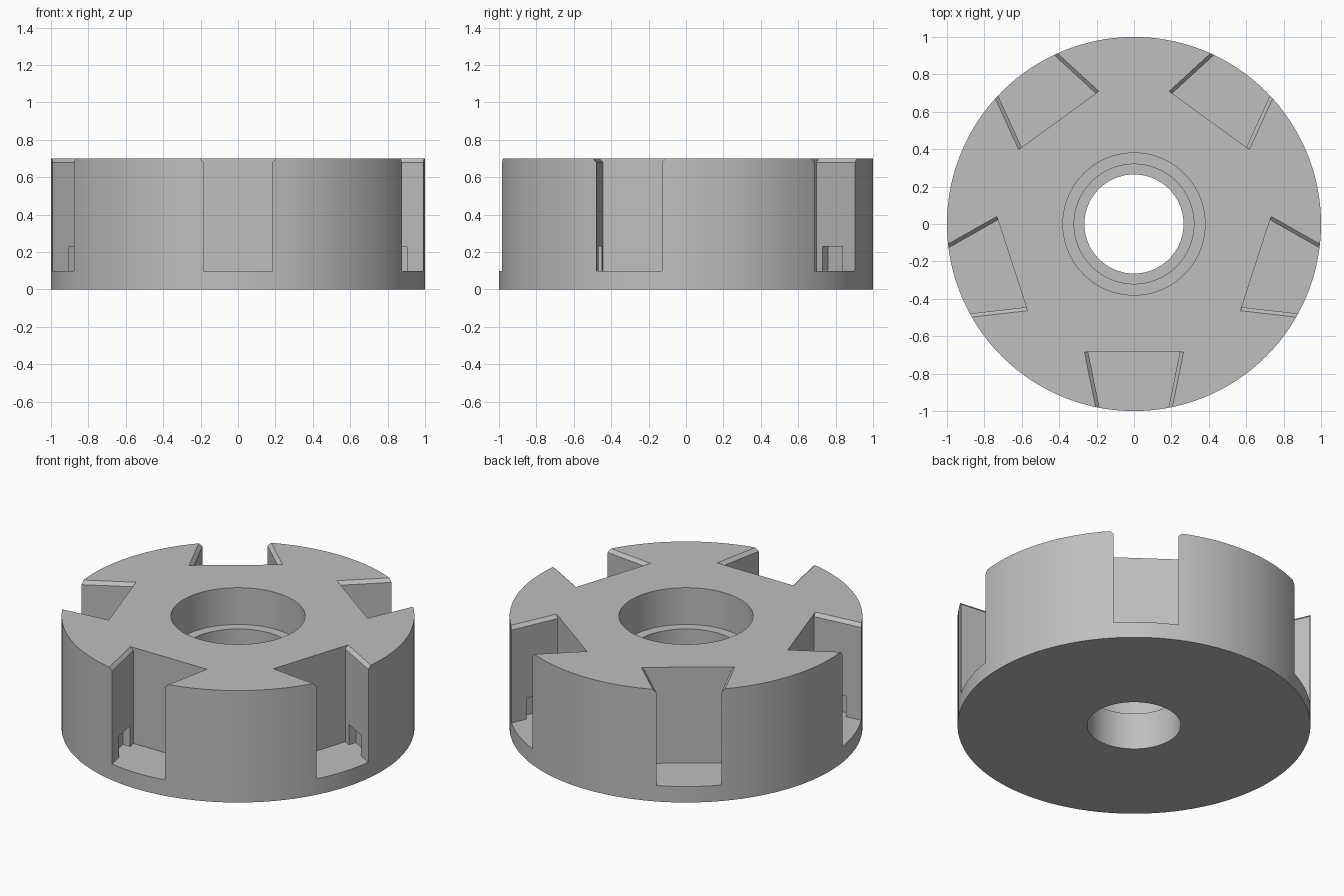
import bpy, bmesh, math
from mathutils import Matrix

if "Cube" in bpy.data.objects:
    bpy.data.objects.remove(bpy.data.objects["Cube"])

SEG = 128      # sides of the round body
SLOTS = 5      # dovetail slots round the rim


def make_object(name, bm):
    bmesh.ops.recalc_face_normals(bm, faces=bm.faces[:])
    mesh = bpy.data.meshes.new(name)
    bm.to_mesh(mesh)
    bm.free()
    obj = bpy.data.objects.new(name, mesh)
    bpy.context.collection.objects.link(obj)
    return obj


def ring_of_slots(name, r_in, r_out, levels):
    """Tapered blocks round the rim; levels = (z, half width at r_in, at r_out)."""
    bm = bmesh.new()
    for k in range(SLOTS):
        turn = Matrix.Rotation(math.tau * k / SLOTS, 3, 'Z')
        rings = []
        for z, w_in, w_out in levels:
            corners = [(-w_in, -r_in, z), (w_in, -r_in, z),
                       (w_out, -r_out, z), (-w_out, -r_out, z)]
            rings.append([bm.verts.new(turn @ Matrix.Translation(c).to_translation())
                          for c in corners])
        for a, b in zip(rings, rings[1:]):
            for i in range(4):
                j = (i + 1) % 4
                bm.faces.new((a[i], a[j], b[j], b[i]))
        bm.faces.new(rings[0])
        bm.faces.new(rings[-1])
    return make_object(name, bm)


def wall(r):
    """Half width of a slot at distance r from the axis."""
    return 0.245 - 0.2034 * (r - 0.685)


# Round body with a stepped bore, turned from a closed profile
profile = [(0.265, 0), (1, 0), (1, 0.7), (0.38, 0.7),
           (0.38, 0.47), (0.32, 0.47), (0.32, 0.23), (0.265, 0.23)]
bm = bmesh.new()
rings = []
for s in range(SEG):
    a = math.tau * s / SEG
    rings.append([bm.verts.new((r * math.cos(a), r * math.sin(a), z)) for r, z in profile])
for s in range(SEG):
    a, b = rings[s], rings[(s + 1) % SEG]
    for i in range(len(profile)):
        j = (i + 1) % len(profile)
        bm.faces.new((a[i], b[i], b[j], a[j]))
body = make_object("slotted_disc", bm)

# Dovetail slots with chamfered top edges
wi, wo = wall(0.685), wall(1.08)
slots = ring_of_slots("slot_cutter", 0.685, 1.08,
                      [(0.1, wi, wo), (0.68, wi, wo), (0.72, wi + 0.04, wo + 0.04)])
# Small locking pockets low in both slot walls
pi, po = wall(0.73) + 0.05, wall(0.885) + 0.05
pockets = ring_of_slots("pocket_cutter", 0.73, 0.885, [(0.1, pi, po), (0.23, pi, po)])

bpy.context.view_layer.objects.active = body
body.select_set(True)
for cutter in (slots, pockets):
    cutter.hide_render = True
    mod = body.modifiers.new(cutter.name, 'BOOLEAN')
    mod.operation = 'DIFFERENCE'
    mod.solver = 'EXACT'
    mod.object = cutter
    bpy.ops.object.modifier_apply(modifier=mod.name)
for cutter in (slots, pockets):
    bpy.data.objects.remove(cutter)

# One plain grey finish
grey = bpy.data.materials.new("grey_metal")
grey.diffuse_color = (0.52, 0.52, 0.52, 1)
grey.use_nodes = True
grey.node_tree.nodes["Principled BSDF"].inputs["Base Color"].default_value = grey.diffuse_color
body.data.materials.clear()
body.data.materials.append(grey)
bpy.ops.object.shade_smooth_by_angle(angle=math.radians(25))
